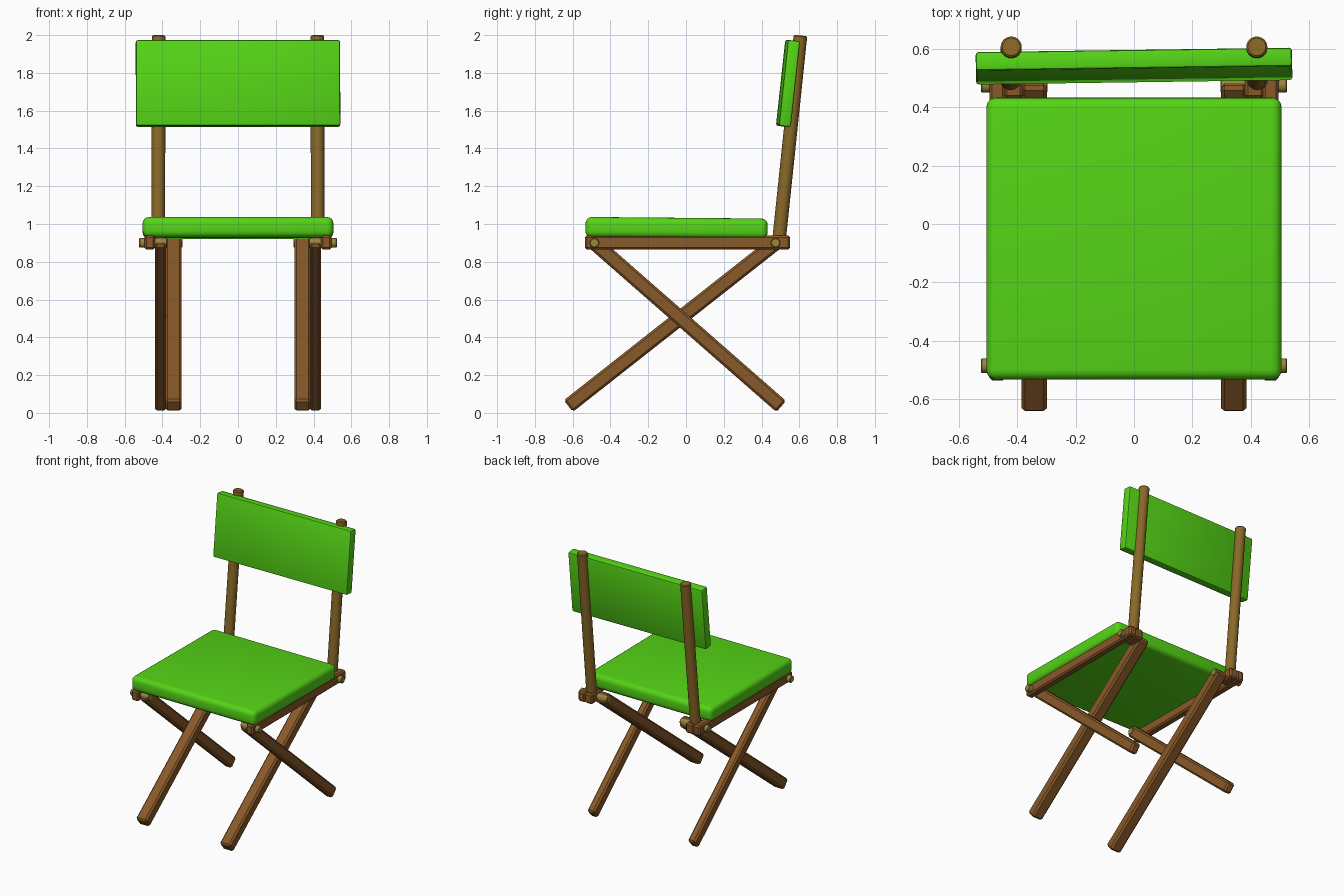
import bpy, math
from mathutils import Vector

if "Cube" in bpy.data.objects:
    bpy.data.objects.remove(bpy.data.objects["Cube"])


def material(name, rgb):
    m = bpy.data.materials.new(name)
    m.diffuse_color = (*rgb, 1)
    m.use_nodes = True
    m.node_tree.nodes["Principled BSDF"].inputs["Base Color"].default_value = m.diffuse_color
    return m


GREEN = material("green_fabric", (0.09, 0.66, 0.008))
WOOD = material("wood", (0.25, 0.10, 0.022))
POLE = material("pole_wood", (0.25, 0.14, 0.02))
BRASS = material("brass", (0.31, 0.24, 0.05))


def finish(ob, name, mat, bevel=0, segments=1):
    ob.name = name
    ob.data.materials.append(mat)
    if bevel:
        mod = ob.modifiers.new("Bevel", "BEVEL")
        mod.width, mod.segments = bevel, segments
        mod.limit_method = "ANGLE"
        bpy.ops.object.modifier_apply(modifier=mod.name)
    bpy.ops.object.shade_smooth_by_angle(angle=math.radians(35))
    return ob


def box(name, centre, size, mat, rot=(0, 0, 0), bevel=0.01, segments=1):
    bpy.ops.mesh.primitive_cube_add(size=1, location=centre)
    ob = bpy.context.object
    ob.scale = size
    bpy.ops.object.transform_apply(location=False, rotation=False, scale=True)
    ob.rotation_euler = rot
    return finish(ob, name, mat, bevel, segments)


def rod(name, a, b, radius, mat, bevel=0.006):
    a, b = Vector(a), Vector(b)
    bpy.ops.mesh.primitive_cylinder_add(vertices=24, radius=radius,
                                        depth=(b - a).length, location=(a + b) / 2)
    ob = bpy.context.object
    ob.rotation_euler = (b - a).to_track_quat("Z", "Y").to_euler()
    return finish(ob, name, mat, bevel)


def leg(name, x, width, foot, pivot, past):
    # Square bar in the side plane, from the foot to just past its pivot
    f, p = Vector(foot), Vector(pivot)
    d = (p - f).normalized()
    p += d * past
    c = (f + p) / 2
    box(name, (x, c.x, c.y), (width, (p - f).length, 0.078), WOOD,
        (math.atan2(d.y, d.x), 0, 0), 0.012)


# Seat cushion, tipped slightly backwards
box("seat", (0, -0.05, 0.979), (1.01, 0.965, 0.108), GREEN,
    (-0.009, 0, 0), 0.034, 4)

# Backrest panel, leaning back and a touch off square
box("backrest", (0, 0.54, 1.744), (1.082, 0.064, 0.457), GREEN,
    (-0.108, 0, 0.014), 0.01, 2)

for side, s in (("left", -1), ("right", 1)):
    # Side rail and the rear block that holds the post
    box(side + "_rail", (s * 0.467, 0.008, 0.902), (0.056, 1.085, 0.074), WOOD)
    box(side + "_post_block", (s * 0.412, 0.49, 0.902), (0.064, 0.12, 0.074), WOOD)
    # Back post
    rod(side + "_back_post", (s * 0.422, 0.492, 0.91), (s * 0.42, 0.606, 1.998),
        0.036, POLE)
    # Crossed legs: inner runs front foot to rear pivot, outer the reverse
    leg(side + "_inner_leg", s * 0.341, 0.086, (-0.623, 0.036), (0.475, 0.9), 0.02)
    leg(side + "_outer_leg", s * 0.41, 0.06, (0.504, 0.034), (-0.485, 0.9), 0.02)
    # Pivot bolts
    for end, y, inner in (("front", -0.485, 0.375), ("rear", 0.474, 0.295)):
        rod(f"{side}_{end}_bolt", (s * inner, y, 0.9), (s * 0.524, y, 0.9),
            0.025, BRASS, 0.004)
